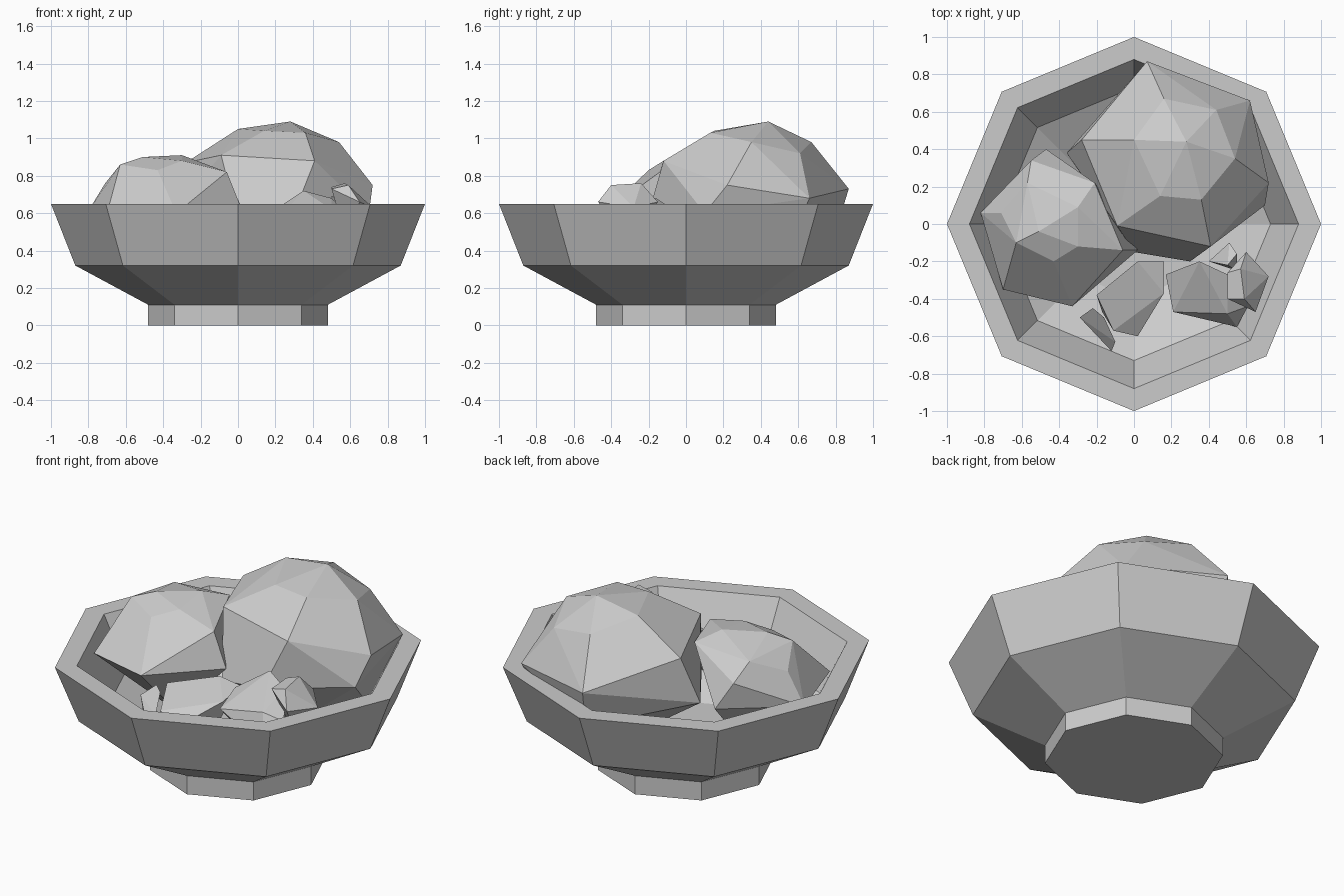
import bpy, bmesh
from math import sin, cos, pi

cube = bpy.data.objects.get("Cube")
if cube:
    bpy.data.objects.remove(cube, do_unlink=True)

stone = bpy.data.materials.new("stone grey")
stone.use_nodes = True
GREY = (0.6, 0.6, 0.6, 1)
stone.diffuse_color = GREY
stone.node_tree.nodes["Principled BSDF"].inputs["Base Color"].default_value = GREY


def finish(bm, name):
    """Turn a bmesh into a flat shaded object."""
    bmesh.ops.recalc_face_normals(bm, faces=bm.faces)
    mesh = bpy.data.meshes.new(name)
    bm.to_mesh(mesh)
    bm.free()
    mesh.materials.append(stone)
    obj = bpy.data.objects.new(name, mesh)
    bpy.context.collection.objects.link(obj)
    return obj


def lathe(name, profile, sides=8):
    """Revolve (radius, height) pairs into a faceted solid, capping both ends."""
    bm = bmesh.new()
    rings = [[bm.verts.new((r * cos(2 * pi * i / sides), r * sin(2 * pi * i / sides), z))
              for i in range(sides)] for r, z in profile]
    for low, high in zip(rings, rings[1:]):
        for i in range(sides):
            j = (i + 1) % sides
            bm.faces.new((low[i], low[j], high[j], high[i]))
    bm.faces.new(rings[0])
    bm.faces.new(rings[-1])
    return finish(bm, name)


def rock(name, points):
    """Chiselled rock: the convex hull of its corners."""
    bm = bmesh.new()
    for p in points:
        bm.verts.new(p)
    hull = bmesh.ops.convex_hull(bm, input=bm.verts)
    loose = {v for v in hull["geom_interior"] + hull["geom_unused"]
             if isinstance(v, bmesh.types.BMVert)}
    bmesh.ops.delete(bm, geom=list(loose), context="VERTS")
    bmesh.ops.dissolve_limit(bm, angle_limit=0.09, verts=bm.verts, edges=bm.edges)
    return finish(bm, name)


# Bowl with foot, flared wall, rim and sloping interior
lathe("bowl", [(.48, 0), (.48, .11), (.87, .32), (1, .65), (.88, .65), (.73, .36), (.4, .19)])

# Two big boulders: crown, shoulder, then buried base
rock("large_boulder", [
    (.28, .44, 1.09), (.16, .67, .98), (.44, .61, .92), (.54, .35, .98), (.36, .13, 1.03),
    (.14, .15, 1.04), (0, .45, 1.05),
    (.07, .87, .73), (.62, .66, .68), (.72, .22, .75), (.41, -.12, .88), (-.09, -.01, .91),
    (-.28, .45, .87),
    (.3, -.2, .6), (0, -.15, .55), (-.36, .38, .6), (.7, .1, .6), (.1, .8, .5), (.5, .5, .3),
    (.2, .2, .2)])
rock("left_boulder", [
    (-.51, -.04, .9), (-.57, .22, .84), (-.3, .09, .91), (-.3, -.12, .88), (-.43, -.2, .83),
    (-.63, -.1, .86),
    (-.71, .06, .76), (-.82, .06, .58), (-.55, .34, .75), (-.21, .22, .86), (-.06, -.14, .82),
    (-.33, -.44, .6), (-.7, -.35, .6), (.02, -.14, .62), (-.47, .4, .6), (-.4, 0, .2)])

# Small stones near the front rim
rock("middle_stone", [
    (.02, -.2, .6), (.16, -.2, .58), (.16, -.37, .55), (.02, -.6, .45), (-.11, -.57, .5),
    (-.2, -.38, .57), (-.17, -.47, .4), (.02, -.4, .22)])
rock("middle_chip", [
    (-.29, -.5, .52), (-.22, -.45, .58), (-.16, -.5, .57), (-.1, -.63, .5), (-.12, -.68, .44),
    (-.22, -.55, .36)])
rock("right_stone", [
    (.17, -.27, .6), (.35, -.2, .72), (.5, -.27, .68), (.61, -.44, .58), (.55, -.55, .45),
    (.21, -.47, .56), (.5, -.48, .62), (.4, -.3, .25)])
rock("right_shard", [
    (.4, -.2, .56), (.51, -.1, .64), (.55, -.16, .68), (.5, -.22, .69), (.55, -.25, .45)])
rock("right_chip", [
    (.5, -.26, .74), (.5, -.4, .73), (.57, -.24, .76), (.59, -.4, .75), (.6, -.15, .66),
    (.72, -.28, .63), (.65, -.47, .66), (.58, -.3, .45)])
